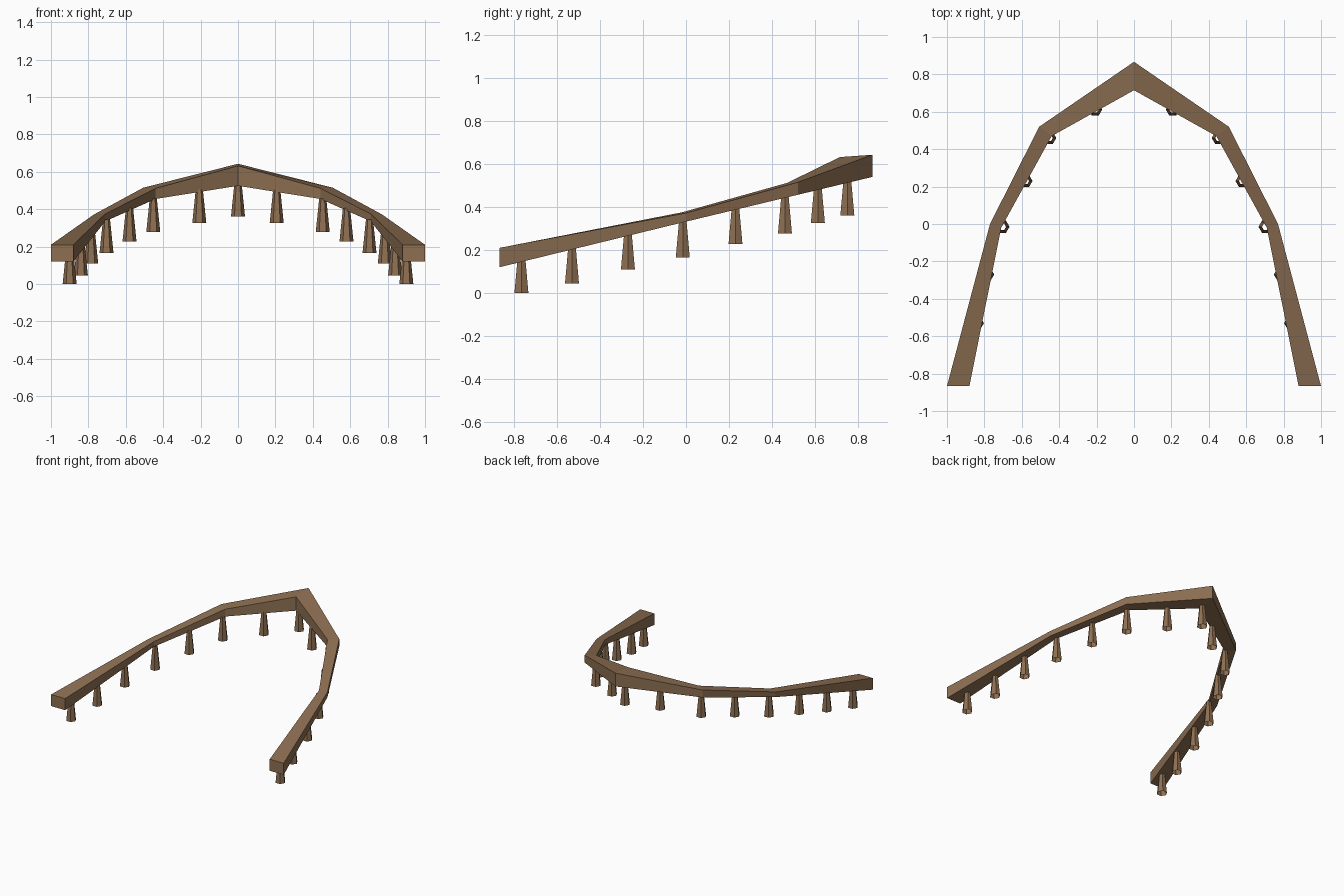
import bpy, bmesh
from mathutils import Matrix

if "Cube" in bpy.data.objects:
    bpy.data.objects.remove(bpy.data.objects["Cube"])

wood = bpy.data.materials.new("brown_wood")
wood.diffuse_color = (0.27, 0.16, 0.085, 1)
wood.use_nodes = True
wood.node_tree.nodes["Principled BSDF"].inputs["Base Color"].default_value = wood.diffuse_color


def finish(bm, name):
    mesh = bpy.data.meshes.new(name)
    bm.to_mesh(mesh)
    bm.free()
    mesh.materials.append(wood)
    obj = bpy.data.objects.new(name, mesh)
    bpy.context.collection.objects.link(obj)
    return obj


# Arched rail: per station (x, y, top z, bottom z) for outer and inner edge
stations = [
    ((1.00, -0.867, 0.21, 0.12), (0.88, -0.867, 0.21, 0.12)),
    ((0.77, 0.00, 0.372, 0.332), (0.71, -0.02, 0.375, 0.335)),
    ((0.507, 0.52, 0.515, 0.457), (0.44, 0.47, 0.512, 0.455)),
    ((0.00, 0.867, 0.643, 0.54), (0.00, 0.715, 0.632, 0.525)),
]
bm = bmesh.new()
full = [(s, 1) for s in stations] + [(s, -1) for s in stations[-2::-1]]
rings = []
for (o, i), side in full:
    pts = [(o[0], o[1], o[2]), (i[0], i[1], i[2]), (i[0], i[1], i[3]), (o[0], o[1], o[3])]
    rings.append([bm.verts.new((x * side, y, z)) for x, y, z in pts])
for a, b in zip(rings, rings[1:]):
    for k in range(4):
        n = (k + 1) % 4
        bm.faces.new((a[k], a[n], b[n], b[k]))
bm.faces.new(rings[0])
bm.faces.new(rings[-1])
bmesh.ops.recalc_face_normals(bm, faces=bm.faces)
finish(bm, "arched_rail")

# Open hexagonal pegs hanging below the rail: x, y, bottom z
pegs = [(0.90, -0.765, 0), (0.84, -0.53, 0.045), (0.785, -0.27, 0.11),
        (0.703, -0.015, 0.165), (0.58, 0.23, 0.227), (0.453, 0.46, 0.277),
        (0.207, 0.613, 0.326), (0, 0.75, 0.361)]
HEIGHT = 0.18


def peg(x, y, z, name):
    bm = bmesh.new()
    bmesh.ops.create_cone(bm, cap_ends=False, segments=6, radius1=0.0375,
                          radius2=0.019, depth=HEIGHT,
                          matrix=Matrix.Translation((x, y, z + HEIGHT / 2))
                          @ Matrix.Rotation(1.5707963, 4, 'Z'))
    bmesh.ops.recalc_face_normals(bm, faces=bm.faces)
    # points of the hexagon lie along x
    if max(v.co.x for v in bm.verts) - x < 0.036:
        bmesh.ops.rotate(bm, verts=bm.verts, cent=(x, y, z),
                         matrix=Matrix.Rotation(0.5235988, 3, 'Z'))
    finish(bm, name)


for n, (x, y, z) in enumerate(pegs, 1):
    peg(x, y, z, f"right_peg_{n}" if x else "centre_peg")
    if x:
        peg(-x, y, z, f"left_peg_{n}")
